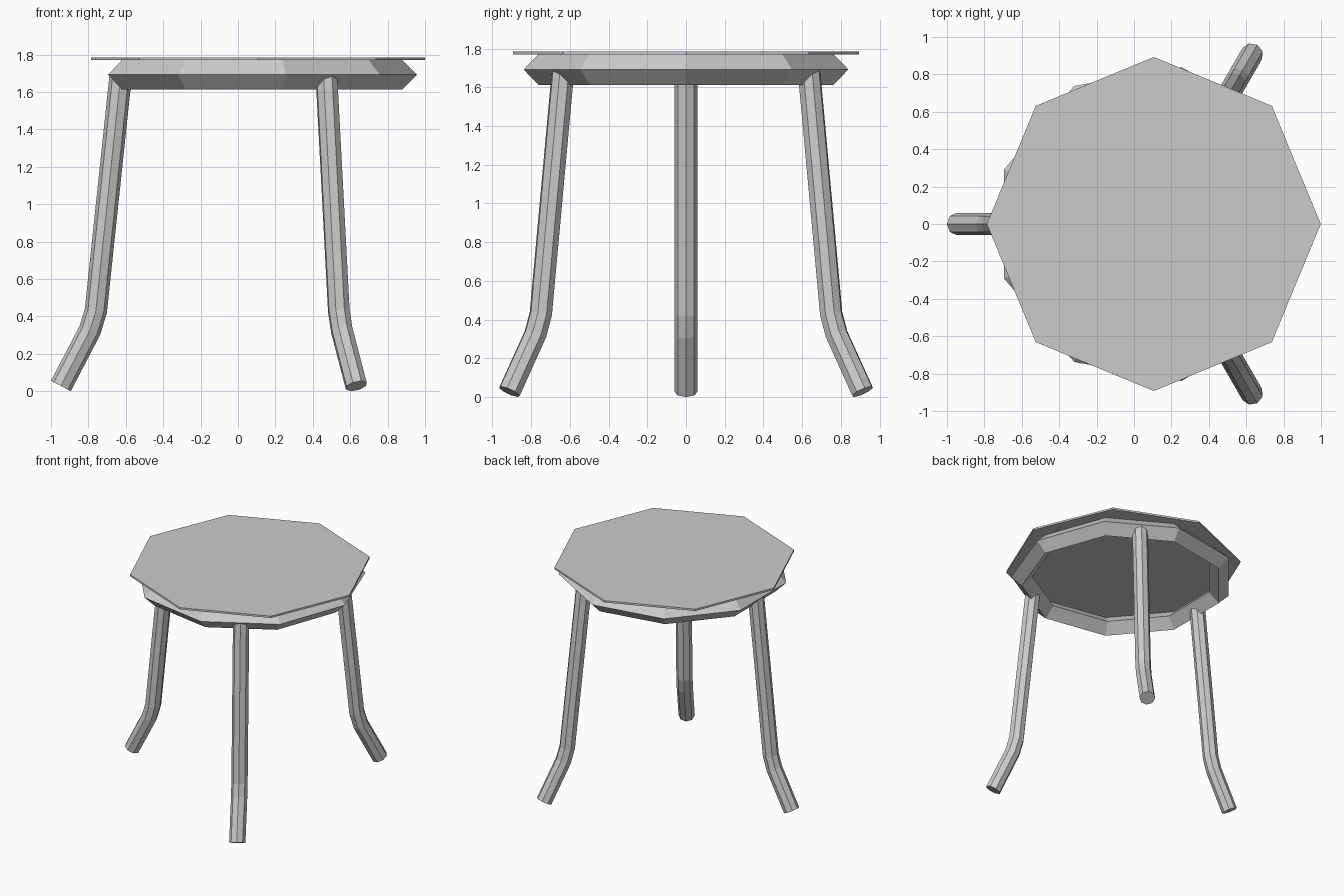
import bpy, bmesh
from math import sin, cos, pi, radians
from mathutils import Vector

if "Cube" in bpy.data.objects:
    bpy.data.objects.remove(bpy.data.objects["Cube"])

CX = 0.106  # stool axis


def finish(name, bm):
    bmesh.ops.recalc_face_normals(bm, faces=bm.faces)
    mesh = bpy.data.meshes.new(name)
    bm.to_mesh(mesh)
    bm.free()
    obj = bpy.data.objects.new(name, mesh)
    bpy.context.collection.objects.link(obj)
    obj.location.x = CX
    return obj


def bridge(bm, a, b):
    n = len(a)
    for i in range(n):
        bm.faces.new((a[i], a[(i + 1) % n], b[(i + 1) % n], b[i]))


# Thin octagonal seat
bm = bmesh.new()
rings = [[bm.verts.new((0.893 * cos(i * pi / 4), 0.893 * sin(i * pi / 4), z))
          for i in range(8)] for z in (1.77, 1.785)]
bridge(bm, *rings)
for r in rings:
    bm.faces.new(r)
finish("seat", bm)

# Nine-sided ring under the seat with a diamond cross-section
bm = bmesh.new()
profile = [(0.852, 1.692), (0.772, 1.772), (0.692, 1.692), (0.772, 1.612)]
rings = [[bm.verts.new((r * cos(i * 2 * pi / 9), r * sin(i * 2 * pi / 9), z))
          for r, z in profile] for i in range(9)]
for i in range(9):
    bridge(bm, rings[i], rings[(i + 1) % 9])
finish("seat_ring", bm)


# Bent eight-sided legs, swept along a path of (radius, height)
def leg(name, angle):
    path = [Vector(p) for p in ((0.733, 1.69), (0.866, 0.43), (0.898, 0.325), (1.053, 0.028))]
    bm = bmesh.new()
    rings = []
    for i, p in enumerate(path):
        d = Vector((0, 0))
        if i > 0:
            d += (p - path[i - 1]).normalized()
        if i < len(path) - 1:
            d += (path[i + 1] - p).normalized()
        d.normalize()
        ring = []
        for k in range(8):
            u, v = 0.06 * cos(k * pi / 4), 0.06 * sin(k * pi / 4)
            ring.append(bm.verts.new((p.x - d.y * u, v, p.y + d.x * u)))
        rings.append(ring)
    for a, b in zip(rings, rings[1:]):
        bridge(bm, a, b)
    bm.faces.new(rings[0])
    bm.faces.new(rings[-1])
    finish(name, bm).rotation_euler.z = radians(angle)


for name, angle in (("left_leg", 180), ("back_leg", 60), ("front_leg", -60)):
    leg(name, angle)
